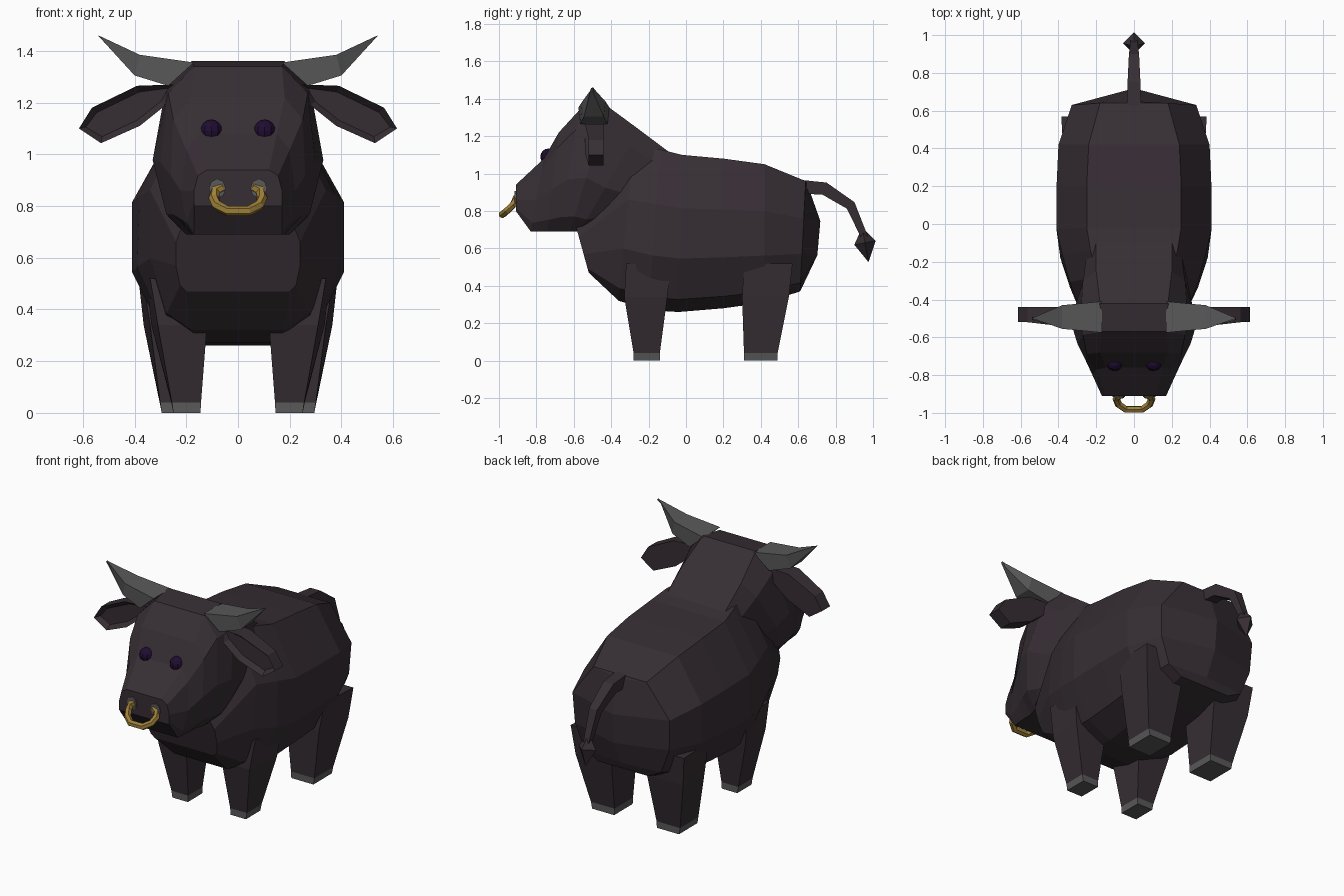
import bpy, bmesh
from math import cos, sin, pi
from mathutils import Vector

if "Cube" in bpy.data.objects:
    bpy.data.objects.remove(bpy.data.objects["Cube"])


def material(name, rgb):
    m = bpy.data.materials.new(name)
    m.use_nodes = True
    m.diffuse_color = (*rgb, 1)
    m.node_tree.nodes["Principled BSDF"].inputs["Base Color"].default_value = (*rgb, 1)
    return m


HIDE = material("dark_hide", (0.037, 0.027, 0.034))
HORN = material("grey_horn", (0.1, 0.1, 0.1))
GOLD = material("gold", (0.34, 0.215, 0.04))
EYE = material("dark_purple", (0.014, 0.004, 0.032))


def finish(name, bm, *mats):
    bmesh.ops.remove_doubles(bm, verts=bm.verts, dist=0.0005)
    bmesh.ops.recalc_face_normals(bm, faces=bm.faces)
    mesh = bpy.data.meshes.new(name)
    bm.to_mesh(mesh)
    bm.free()
    for m in mats:
        mesh.materials.append(m)
    obj = bpy.data.objects.new(name, mesh)
    bpy.context.collection.objects.link(obj)
    return obj


def loft(name, rings, *mats):
    """Skin a row of closed rings and cap both ends."""
    bm = bmesh.new()
    loops = [[bm.verts.new(p) for p in ring] for ring in rings]
    n = len(loops[0])
    for a, b in zip(loops, loops[1:]):
        for i in range(n):
            j = (i + 1) % n
            bm.faces.new((a[i], a[j], b[j], b[i]))
    bm.faces.new(loops[0])
    bm.faces.new(loops[-1])
    return finish(name, bm, *mats)


def section(spec, fractions, bulge=0):
    """Symmetric ring on a slanted line from top to bottom."""
    yt, zt, yb, zb, wt, wu, wl, wb = spec
    widths = (wt, wu, wl, wl * 0.6 + wb * 0.4, wb)
    half = [(w, yt + (yb - yt) * f + bulge * f * (1 - f), zt + (zb - zt) * f)
            for w, f in zip(widths, fractions)]
    return half + [(-x, y, z) for x, y, z in reversed(half)]


def tube(name, path, radii, sides, mat, ref=(1, 0, 0), phase=0.5):
    pts = [Vector(p) for p in path]
    ref = Vector(ref)
    rings = []
    for i, p in enumerate(pts):
        t = (pts[min(i + 1, len(pts) - 1)] - pts[max(i - 1, 0)]).normalized()
        u = (ref - t * ref.dot(t)).normalized()
        v = t.cross(u)
        rings.append([p + radii[i] * (u * cos(a) + v * sin(a))
                      for a in [2 * pi * (k + phase) / sides for k in range(sides)]])
    return loft(name, rings, mat)


# Torso: rump to chest, with a rounded rear ridge
TORSO_LEVELS = (0, 0.34, 0.66, 0.92, 1)
torso = [
    (0.64, 0.96, 0.61, 0.37, 0.18, 0.33, 0.32, 0.17),
    (0.42, 1.05, 0.42, 0.31, 0.24, 0.40, 0.40, 0.18),
    (0.20, 1.08, 0.20, 0.28, 0.25, 0.41, 0.41, 0.15),
    (-0.02, 1.10, -0.04, 0.26, 0.25, 0.41, 0.41, 0.14),
    (-0.14, 1.13, -0.20, 0.27, 0.23, 0.38, 0.39, 0.14),
    (-0.28, 1.14, -0.36, 0.32, 0.20, 0.34, 0.34, 0.18),
    (-0.60, 0.76, -0.52, 0.47, 0.20, 0.24, 0.24, 0.20),
]
rear = section((0.65, 0.94, 0.60, 0.37, 0, 0, 0, 0), TORSO_LEVELS, 0.38)
loft("torso", [rear] + [section(r, TORSO_LEVELS) for r in torso], HIDE)

# Head and neck: withers to muzzle
head = [
    (-0.09, 1.115, -0.48, 0.72, 0.20, 0.25, 0.27, 0.18),
    (-0.25, 1.235, -0.57, 0.69, 0.20, 0.27, 0.31, 0.20),
    (-0.42, 1.36, -0.62, 0.69, 0.18, 0.28, 0.33, 0.20),
    (-0.57, 1.34, -0.68, 0.69, 0.17, 0.27, 0.30, 0.18),
    (-0.68, 1.22, -0.74, 0.69, 0.18, 0.25, 0.26, 0.18),
    (-0.76, 1.08, -0.83, 0.69, 0.15, 0.20, 0.22, 0.17),
    (-0.91, 0.94, -0.91, 0.80, 0.12, 0.155, 0.17, 0.17),
]
loft("head", [section(r, (0, 0.16, 0.57, 0.88, 1)) for r in head], HIDE)


def leg(name, s, out, y0, y1, top0, top1, thigh):
    """Rings give outer x at the front and rear corners."""
    rings = []
    for inner, xf, xr, ya, yb, z in [
            (0.145, out, out, y0, y1, 0),
            (0.143, out + 0.006, out + 0.008, y0, y1, 0.04),
            (0.12, thigh - 0.045, thigh - 0.02, top0, top1, 0.34),
            (0.14, thigh - 0.015, thigh, top0 + 0.01, top1 + 0.02, 0.52)]:
        rings.append([(s * inner, ya, z), (s * xf, ya, z),
                      (s * xr, yb, z), (s * inner, yb, z)])
    obj = loft(name, rings, HIDE, HORN)
    for f in obj.data.polygons:
        f.material_index = int(f.center.z < 0.04)


# Ear outline in the front plane
EAR = [(0.25, 1.27), (0.39, 1.265), (0.565, 1.18), (0.615, 1.10),
       (0.53, 1.043), (0.38, 1.11), (0.28, 1.19)]


def ear(name, s):
    bm = bmesh.new()
    front = [bm.verts.new((s * x, -0.54 + 0.02 * (x > 0.5), z)) for x, z in EAR]
    back = [bm.verts.new((s * x, -0.44, z)) for x, z in EAR]
    for i in range(len(EAR)):
        j = (i + 1) % len(EAR)
        bm.faces.new((front[i], front[j], back[j], back[i]))
    bm.faces.new(back)
    face = bm.faces.new(front)
    bmesh.ops.recalc_face_normals(bm, faces=bm.faces)
    bmesh.ops.inset_region(bm, faces=[face], thickness=0.025, depth=-0.03)
    finish(name, bm, HIDE)


def horn(name, s):
    rings = []
    for xt, xb, y0, y1, zt, zb in [(0.17, 0.27, -0.575, -0.41, 1.355, 1.265),
                                   (0.38, 0.40, -0.555, -0.43, 1.385, 1.305),
                                   (0.54, 0.54, -0.50, -0.498, 1.46, 1.458)]:
        rings.append([(s * xt, y0, zt), (s * xt, y1, zt),
                      (s * xb, y1 - 0.01, zb), (s * xb, y0 + 0.01, zb)])
    loft(name, rings, HORN)


def eye(name, s):
    bm = bmesh.new()
    bmesh.ops.create_uvsphere(bm, u_segments=10, v_segments=8, radius=0.044)
    bmesh.ops.translate(bm, verts=bm.verts, vec=(s * 0.103, -0.735, 1.09))
    finish(name, bm, EYE)


def nostril(name, s):
    outline = [(s * 0.08 + 0.033 * cos(k * pi / 4), 0.868 + 0.038 * sin(k * pi / 4))
               for k in range(8)]
    loft(name, [[(x, y, z) for x, z in outline] for y in (-0.909, -0.916)], HORN)


# Paired parts
for side, s in (("left", 1), ("right", -1)):
    leg("front_leg_" + side, s, 0.25, -0.28, -0.14, -0.33, -0.10, 0.355)
    leg("hind_leg_" + side, s, 0.295, 0.31, 0.49, 0.30, 0.55, 0.385)
    ear("ear_" + side, s)
    horn("horn_" + side, s)
    eye("eye_" + side, s)
    nostril("nostril_" + side, s)

# Nose ring, open at the nostrils
half = [(0.06, -0.905, 0.872), (0.085, -0.91, 0.86), (0.094, -0.925, 0.832),
        (0.082, -0.955, 0.803), (0.042, -0.982, 0.781)]
path = half + [(-x, y, z) for x, y, z in reversed(half)]
tube("nose_ring", path, [0.02] * len(path), 6, GOLD, ref=(0, 0.5, -0.86))

# Tail and its diamond tuft
tube("tail", [(0, 0.6, 0.93), (0, 0.74, 0.92), (0, 0.88, 0.83), (0, 0.955, 0.66)],
     [0.053, 0.048, 0.038, 0.025], 4, HIDE)
tube("tail_tuft", [(0, 0.945, 0.69), (0, 0.957, 0.63), (0, 0.975, 0.53)],
     [0.015, 0.058, 0.002], 4, HIDE, phase=0)
